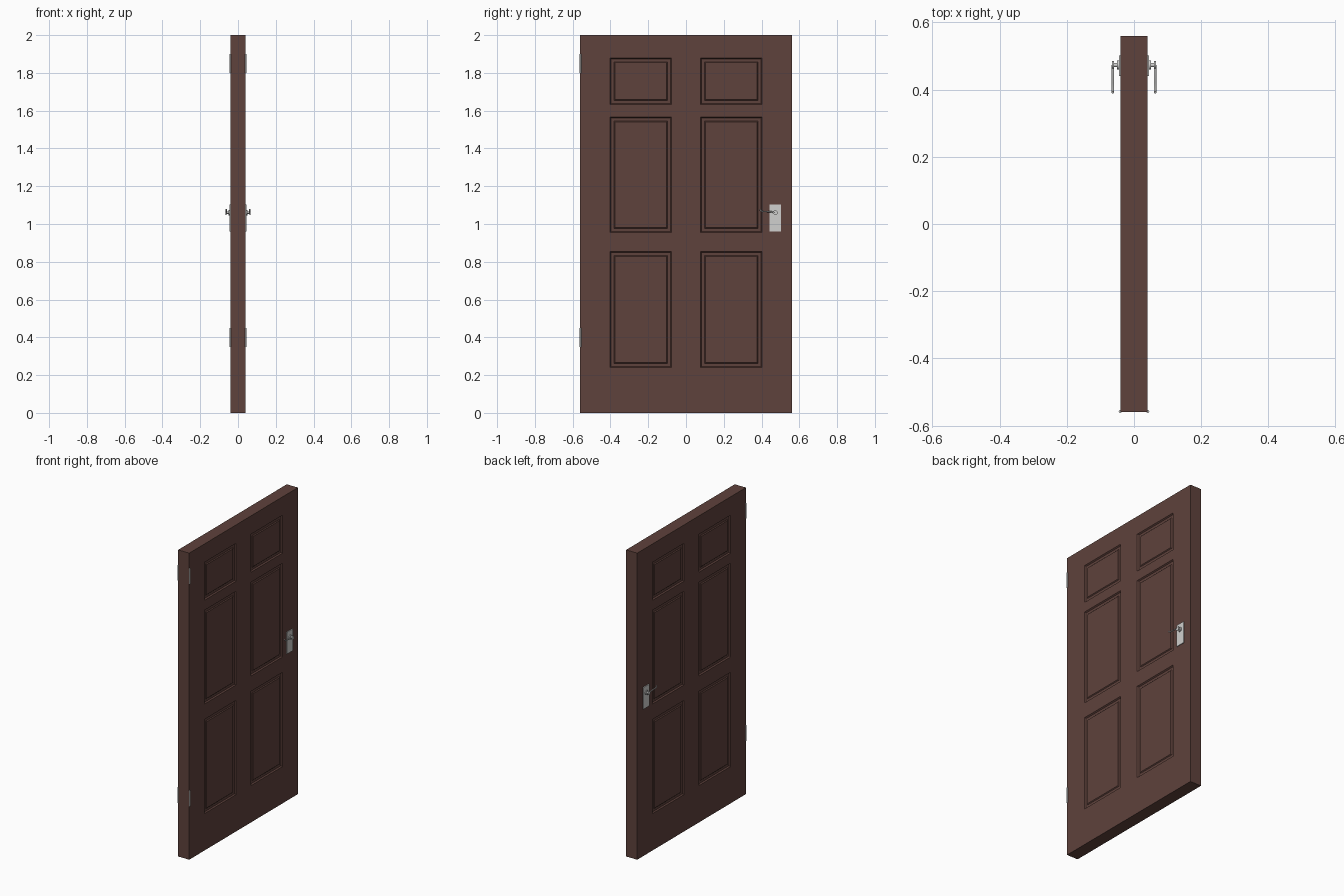
import bpy, bmesh, math
from mathutils import Vector, Matrix

if "Cube" in bpy.data.objects:
    bpy.data.objects.remove(bpy.data.objects["Cube"])


def material(name, rgb):
    m = bpy.data.materials.new(name)
    m.diffuse_color = (*rgb, 1)
    m.use_nodes = True
    m.node_tree.nodes["Principled BSDF"].inputs["Base Color"].default_value = m.diffuse_color
    return m


BROWN = material("dark brown wood", (0.114, 0.054, 0.045))
METAL = material("light grey metal", (0.63, 0.63, 0.62))


def finish(bm, name, mat, smooth=False):
    bmesh.ops.recalc_face_normals(bm, faces=bm.faces)
    mesh = bpy.data.meshes.new(name)
    bm.to_mesh(mesh)
    bm.free()
    obj = bpy.data.objects.new(name, mesh)
    bpy.context.collection.objects.link(obj)
    mesh.materials.append(mat)
    if smooth:
        bpy.ops.object.select_all(action='DESELECT')
        obj.select_set(True)
        bpy.context.view_layer.objects.active = obj
        bpy.ops.object.shade_smooth_by_angle(angle=math.radians(40))
    return obj


def box(name, lo, hi, mat):
    lo, hi = Vector(lo), Vector(hi)
    bm = bmesh.new()
    bmesh.ops.create_cube(bm, size=1, matrix=Matrix.Translation((lo + hi) / 2)
                          @ Matrix.Diagonal((*(hi - lo), 1)))
    return finish(bm, name, mat)


def cylinder(name, a, b, r, mat, sides=20):
    a, b = Vector(a), Vector(b)
    d = b - a
    turn = Vector((0, 0, 1)).rotation_difference(d).to_matrix().to_4x4()
    bm = bmesh.new()
    bmesh.ops.create_cone(bm, cap_ends=True, segments=sides, radius1=r, radius2=r,
                          depth=d.length, matrix=Matrix.Translation((a + b) / 2) @ turn)
    return finish(bm, name, mat, True)


def tube(name, points, r, mat):
    bm = bmesh.new()
    rings = []
    pts = [Vector(p) for p in points]
    for i, p in enumerate(pts):
        t = (pts[min(i + 1, len(pts) - 1)] - pts[max(i - 1, 0)]).normalized()
        u = Vector((1, 0, 0))
        v = t.cross(u).normalized()
        rings.append([bm.verts.new(p + r * (math.cos(k * math.pi / 6) * u
                                            + math.sin(k * math.pi / 6) * v))
                      for k in range(12)])
    for a, b in zip(rings, rings[1:]):
        for k in range(12):
            j = (k + 1) % 12
            bm.faces.new((a[k], a[j], b[j], b[k]))
    bm.faces.new(rings[0])
    bm.faces.new(rings[-1])
    return finish(bm, name, mat, True)


# Door leaf: slab divided into stiles and rails
HALF = 0.04
ys = [-0.56, -0.403, -0.077, 0.077, 0.403, 0.56]
zs = [0, 0.24, 0.855, 0.955, 1.567, 1.632, 1.88, 2]
bm = bmesh.new()
grid = [[bm.verts.new((HALF, y, z)) for z in zs] for y in ys]
for i in range(len(ys) - 1):
    for j in range(len(zs) - 1):
        bm.faces.new((grid[i][j], grid[i + 1][j], grid[i + 1][j + 1], grid[i][j + 1]))
out = bmesh.ops.extrude_face_region(bm, geom=bm.faces[:], use_keep_orig=True)
bmesh.ops.translate(bm, vec=(-2 * HALF, 0, 0),
                    verts=[g for g in out["geom"] if isinstance(g, bmesh.types.BMVert)])
bmesh.ops.recalc_face_normals(bm, faces=bm.faces)


# Six moulded panels on each side: sunk border, flat margin, raised field
def is_panel(f):
    c = f.calc_center_median()
    return (abs(f.normal.x) > 0.9 and 0.077 < abs(c.y) < 0.403
            and any(a < c.z < b for a, b in ((0.24, 0.855), (0.955, 1.567), (1.632, 1.88))))


panels = [f for f in bm.faces if is_panel(f)]
for width, depth in ((0.008, -0.008), (0.022, 0), (0.007, 0.005)):
    bmesh.ops.inset_individual(bm, faces=panels, thickness=width, depth=depth)
finish(bm, "door_leaf", BROWN)

# Handles and hinges on both sides
for s, side in ((1, "right"), (-1, "left")):
    box("handle_plate_" + side, (s * 0.042 - 0.003, 0.441, 0.96),
        (s * 0.042 + 0.003, 0.502, 1.102), METAL)
    cylinder("handle_collar_" + side, (s * 0.044, 0.473, 1.06), (s * 0.05, 0.473, 1.06),
             0.014, METAL)
    cylinder("handle_stem_" + side, (s * 0.044, 0.473, 1.06), (s * 0.064, 0.473, 1.06),
             0.006, METAL)
    cylinder("handle_cap_" + side, (s * 0.060, 0.473, 1.06), (s * 0.066, 0.473, 1.06),
             0.012, METAL)
    tube("handle_lever_" + side,
         [(s * 0.063, y, z) for y, z in ((0.473, 1.06), (0.45, 1.065), (0.42, 1.066),
                                         (0.402, 1.067), (0.395, 1.071), (0.391, 1.079))],
         0.0035, METAL)
    for z, place in ((0.35, "lower"), (1.8, "upper")):
        cylinder(f"hinge_{place}_{side}", (s * 0.041, -0.558, z), (s * 0.041, -0.558, z + 0.1),
                 0.0045, METAL, 16)
